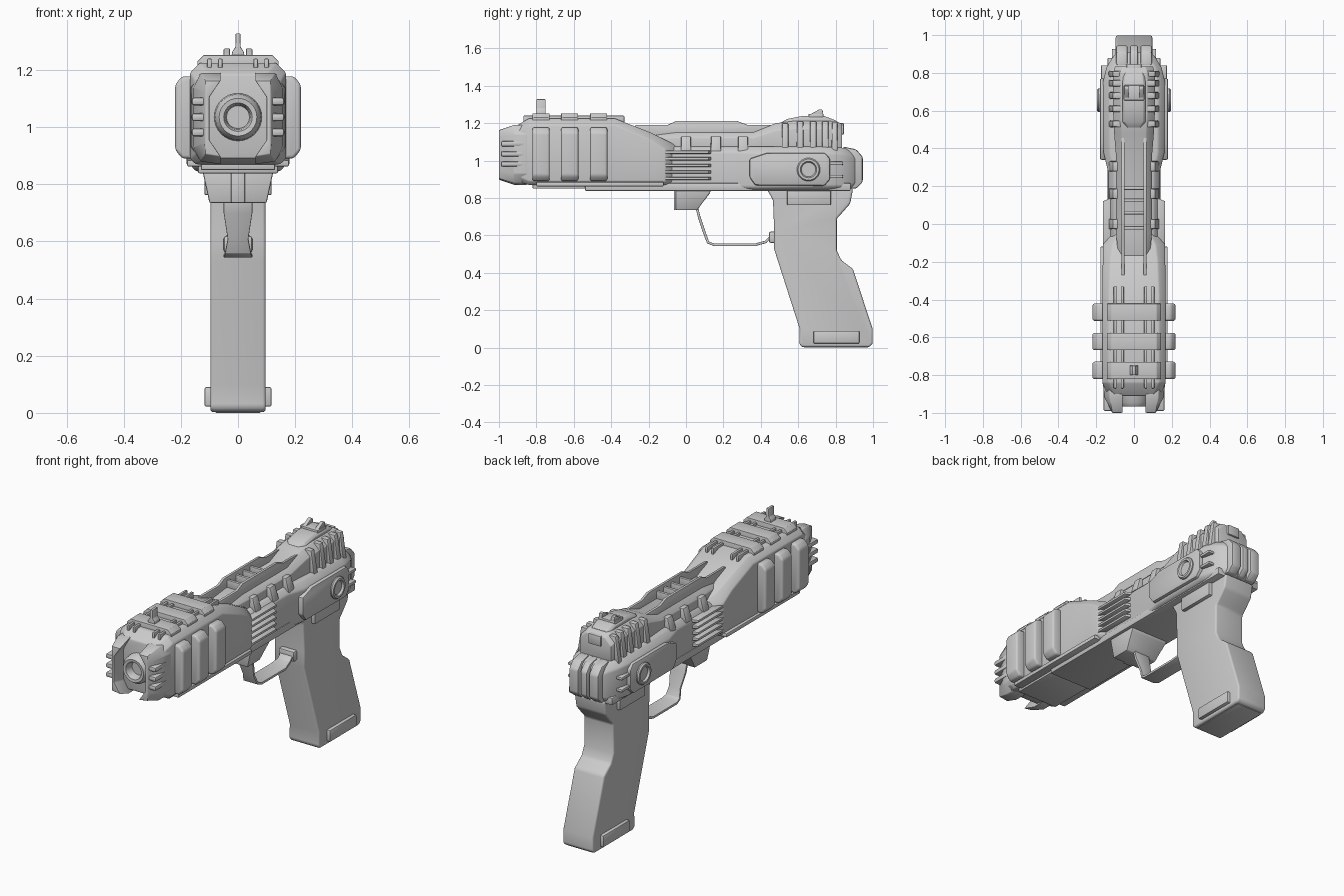
import bpy, bmesh, math
from mathutils import Vector


def finish(bm, name, bevel=0.0, mirror=False, seg=2):
    """Bevel the hard edges, smooth by angle, optionally mirror across x."""
    bmesh.ops.recalc_face_normals(bm, faces=bm.faces)
    if bevel:
        edges = [e for e in bm.edges if len(e.link_faces) == 2 and e.calc_face_angle(0) > 0.45]
        bmesh.ops.bevel(bm, geom=edges, offset=bevel, segments=seg, profile=0.5,
                        affect='EDGES', clamp_overlap=True)
    me = bpy.data.meshes.new(name)
    bm.to_mesh(me)
    bm.free()
    me.shade_smooth()
    me.set_sharp_from_angle(angle=math.radians(32))
    ob = bpy.data.objects.new(name, me)
    bpy.context.collection.objects.link(ob)
    if mirror:
        mod = ob.modifiers.new("mirror", 'MIRROR')
        mod.use_mirror_merge = False
    return ob


def rings(name, loops, **kw):
    """Skin a list of equal-length point loops and cap both ends."""
    bm = bmesh.new()
    vs = [[bm.verts.new(p) for p in loop] for loop in loops]
    n = len(vs[0])
    for a, b in zip(vs, vs[1:]):
        for i in range(n):
            bm.faces.new((a[i], a[(i + 1) % n], b[(i + 1) % n], b[i]))
    bm.faces.new(vs[0])
    bm.faces.new(vs[-1])
    return finish(bm, name, **kw)


def loft(name, sections, **kw):
    """Octagonal sections along y: (y, half width, z low, z high, low chamfer, high chamfer)."""
    loops = []
    for y, w, a, b, c, d in sections:
        half = [(w - c, a), (w, a + c), (w, b - d), (w - d, b)]
        loops.append([(x, y, z) for x, z in half] + [(-x, y, z) for x, z in reversed(half)])
    return rings(name, loops, **kw)


def prism(name, pts, x0, x1, **kw):
    """Side profile of (y, z) points extruded from x0 to x1."""
    return rings(name, [[(x, y, z) for y, z in pts] for x in (x0, x1)], **kw)


def box(name, x0, x1, y0, y1, z0, z1, **kw):
    return prism(name, [(y0, z0), (y1, z0), (y1, z1), (y0, z1)], x0, x1, **kw)


def lathe(name, prof, centre, axis, n=32, **kw):
    """Closed turned part from (radius, distance) pairs about the x or y axis."""
    loops = []
    for r, h in prof:
        loop = []
        for i in range(n):
            a = 2 * math.pi * i / n
            u, v = r * math.cos(a), r * math.sin(a)
            loop.append(Vector(centre) + Vector((h, u, v) if axis == 'x' else (u, h, v)))
        loops.append(loop)
    return rings(name, loops, **kw)


# barrel shroud with sloping rear
loft("barrel_shroud", [(-.91, .14, .89, 1.185, .03, .04), (-.84, .168, .87, 1.225, .02, .035),
                       (-.38, .168, .87, 1.225, .02, .035), (-.19, .165, .87, 1.15, .02, .04),
                       (-.11, .165, .87, 1.11, .02, .05), (-.05, .115, .87, 1.08, .02, .03)], bevel=.006)
box("shroud_sill", -.178, .178, -.80, -.12, .862, .885, bevel=.005)
box("front_under_rail", -.13, .13, -.82, -.50, .85, .88, bevel=.005)
box("under_rail", -.14, .14, -.54, .88, .838, .88, bevel=.006)

# nose cheeks, muzzle and side pins
cheek = [(.06, 1.19), (.1, 1.12), (.1, .94), (.06, .87), (.13, .88), (.165, .93), (.165, 1.14), (.13, 1.19)]
rings("nose_cheek", [[(min(x, .115), -1, 1.03 + (z - 1.03) * .83) for x, z in cheek],
                     [(min(x, .155), -.92, z) for x, z in cheek],
                     [(x, -.85, z) for x, z in cheek]], bevel=.004, mirror=True)
lathe("muzzle", [(.088, -.86), (.08, -.945), (.066, -.965), (.05, -.963), (.044, -.95), (.04, -.918)],
      (0, 0, 1.035), 'y')
for z in (1.09, 1.035, .982):
    box("nose_pin", .105, .162, -.99, -.86, z - .014, z + .014, bevel=.009, mirror=True)

# clamp bands on the shroud sides and top
for y in (-.775, -.622, -.467):
    side = [(.15, .89), (.195, .89), (.22, .92), (.22, 1.15), (.195, 1.178), (.15, 1.178)]
    rings("side_clamp", [[(x, y + s * .046, z) for x, z in side] for s in (-1, 1)],
          bevel=.012, seg=3, mirror=True)
    loft("top_clamp", [(y - .045, .142, 1.19, 1.252, .002, .022),
                       (y + .045, .142, 1.19, 1.252, .002, .022)], bevel=.011, seg=3)
for x in (.062, .1):
    for y0, y1 in ((-.87, -.80), (-.75, -.65), (-.59, -.49), (-.44, -.33)):
        box("shroud_rod", x - .008, x + .008, y0, y1, 1.2, 1.24, bevel=.005, mirror=True)

# front sight
rings("front_sight", [[(sx * w, -.775 + sy * .025, z) for sx, sy in ((-1, -1), (1, -1), (1, 1), (-1, 1))]
                      for w, z in ((.024, 1.24), (.02, 1.265), (.009, 1.28), (.008, 1.328))], bevel=.003)

# receiver
loft("receiver", [(-.11, .135, .845, 1.075, .015, .03), (.27, .135, .845, 1.075, .015, .03),
                  (.38, .162, .845, 1.075, .015, .035), (.75, .165, .845, 1.075, .02, .035),
                  (.83, .145, .845, 1.07, .02, .035), (.88, .115, .85, 1.06, .02, .035),
                  (.91, .09, .86, 1.04, .02, .03)], bevel=.008)
for x0, x1 in ((-.022, .022), (.034, .095)):
    prism("rear_cap_rib", [(.84, .85), (.91, .85), (.945, .885), (.945, 1.02), (.91, 1.06), (.84, 1.075)],
          x0, x1, bevel=.01, mirror=x0 > 0)

# cooling fins on both flanks
for z in (1.045, 1.01, .974, .939, .904):
    rings("cooling_fin", [[(.12, -.13, z - .01), (.12, .14, z - .01), (.165, .12, z - .007), (.165, -.11, z - .007)],
                          [(.12, -.13, z + .01), (.12, .14, z + .01), (.165, .12, z + .007), (.165, -.11, z + .007)]],
          bevel=.003, mirror=True)

# side panel with round boss and pins
prism("side_panel", [(.34, .91), (.37, .868), (.74, .865), (.77, .9), (.77, 1.01), (.745, 1.04), (.43, 1.04), (.34, 1.01)],
      .13, .181, bevel=.009, mirror=True)
lathe("panel_boss", [(.062, .15), (.062, .188), (.056, .196), (.044, .196), (.038, .184)],
      (0, .655, .952), 'x', mirror=True)
for z in (.985, .915):
    box("panel_pin", .13, .175, .75, .84, z - .009, z + .009, bevel=.006, mirror=True)

# upper slide and rear hump
loft("slide", [(-.25, .075, 1.05, 1.13, .005, .015), (-.05, .095, 1.05, 1.152, .005, .03),
               (.36, .095, 1.05, 1.152, .005, .03), (.48, .105, 1.05, 1.2, .005, .04),
               (.58, .11, 1.05, 1.212, .005, .04), (.8, .11, 1.05, 1.212, .005, .04),
               (.835, .1, 1.05, 1.195, .005, .04)], bevel=.005)
prism("top_rail", [(-.27, 1.15), (-.27, 1.19), (-.1, 1.19), (-.05, 1.213), (.27, 1.213), (.33, 1.19),
                   (.46, 1.19), (.46, 1.13), (-.2, 1.12)], .05, .066, bevel=.003, mirror=True)
for y in (.19, .125, .06, -.02):
    box("rail_rung", -.055, .055, y - .009, y + .009, 1.14, 1.195, bevel=.004)
loft("hump_cap", [(.51, .04, 1.16, 1.205, .003, .01), (.54, .06, 1.16, 1.222, .003, .012),
                  (.62, .062, 1.16, 1.238, .003, .012), (.74, .062, 1.16, 1.238, .003, .012),
                  (.8, .055, 1.16, 1.215, .003, .012)], bevel=.006)

# tapered teeth along the slide edge and taller ribs on the hump
for y, w, top in ((0, .028, 1.13), (.16, .028, 1.13), (.305, .028, 1.13), (.53, .018, 1.2),
                  (.61, .018, 1.21), (.68, .018, 1.21), (.745, .018, 1.21), (.795, .016, 1.205)):
    rings("slide_tooth", [[(.06, y - w, 1.05), (.06, y + w, 1.05), (.135, y + w, 1.05), (.135, y - w, 1.05)],
                          [(.06, y - w, top), (.06, y + w, top), (.112, y + w * .9, top), (.112, y - w * .9, top)]],
          bevel=.006, mirror=True)

# rear sight
box("rear_sight_base", -.055, .055, .655, .735, 1.225, 1.25, bevel=.005)
prism("rear_sight_post", [(.66, 1.245), (.715, 1.275), (.73, 1.272), (.735, 1.24)], .028, .05, bevel=.003, mirror=True)
box("hump_latch", -.04, .04, .8, .845, 1.14, 1.2, bevel=.006)

# trigger guard mount, flared towards the body
mount = [(-.055, .735), (.06, .735), (.085, .77), (.13, .828), (.13, .85), (-.055, .85)]
rings("guard_mount", [[(s * (.1 + .025 * (z - .735) / .115), y, z) for y, z in mount] for s in (-1, 1)], bevel=.006)
box("guard_mount_keel", -.025, .025, -.065, .03, .735, .85, bevel=.005)

# trigger guard strip: (y, z, half width)
path = [(.058, .75, .05), (.07, .70, .05), (.1, .61, .036), (.118, .562, .045), (.15, .55, .05), (.37, .55, .05),
        (.425, .565, .04), (.46, .6, .04), (.49, .61, .04)]
loops = []
for i, (y, z, w) in enumerate(path):
    a, b = path[max(i - 1, 0)], path[min(i + 1, len(path) - 1)]
    t = Vector((0, b[0] - a[0], b[1] - a[1])).normalized()
    n = Vector((0, -t.z, t.y)) * .007
    c = Vector((0, y, z))
    loops.append([c + n + Vector((-w, 0, 0)), c + n + Vector((w, 0, 0)),
                  c - n + Vector((w, 0, 0)), c - n + Vector((-w, 0, 0))])
rings("trigger_guard", loops, bevel=.003)
box("guard_heel", -.05, .05, .443, .5, .56, .62, bevel=.01)

# grip
prism("grip", [(.43, .85), (.465, .79), (.472, .62), (.47, .53), (.608, .1), (.605, .02), (.62, .003), (.98, .003),
               (.998, .02), (.998, .1), (.893, .42), (.83, .468), (.806, .52), (.806, .69), (.83, .715),
               (.878, .77), (.893, .85)], -.097, .097, bevel=.028, seg=4)
box("grip_base", -.08, .08, .63, .975, 0, .02, bevel=.004)
box("grip_collar", -.118, .118, .54, .775, .762, .85, bevel=.006)
box("magazine_plate", -.117, .117, .682, .927, .022, .09, bevel=.006)
